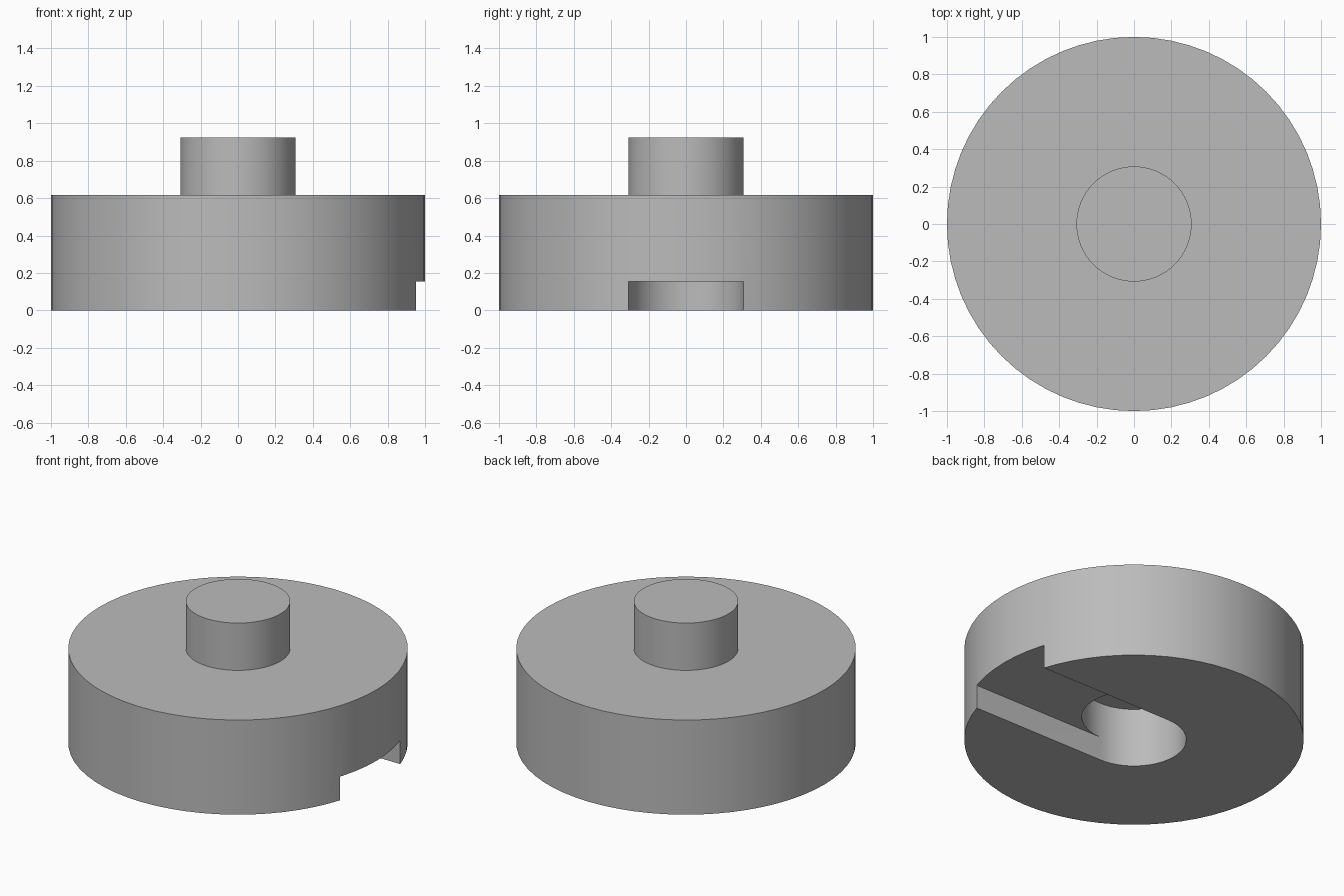
import bpy
from math import radians

cube = bpy.data.objects.get("Cube")
if cube:
    bpy.data.objects.remove(cube, do_unlink=True)

U = 1 / 13            # module: every size is a whole number of these
SIDES = 64

grey = bpy.data.materials.new("plain grey")
grey.use_nodes = True
colour = (0.50, 0.50, 0.50, 1)
grey.diffuse_color = colour
grey.node_tree.nodes["Principled BSDF"].inputs["Base Color"].default_value = colour


def cylinder(name, radius, bottom, top):
    bpy.ops.mesh.primitive_cylinder_add(vertices=SIDES, radius=radius, depth=top - bottom,
                                        location=(0, 0, (bottom + top) / 2))
    obj = bpy.context.object
    obj.name = name
    obj.data.materials.append(grey)
    return obj


def combine(target, tool, operation):
    mod = target.modifiers.new(operation, 'BOOLEAN')
    mod.operation, mod.object, mod.solver = operation, tool, 'EXACT'
    bpy.context.view_layer.objects.active = target
    bpy.ops.object.modifier_apply(modifier=mod.name)
    bpy.data.objects.remove(tool, do_unlink=True)


# Wide disc with a central stud on top
disc = cylinder("disc_with_stud", 13 * U, 0, 8 * U)
combine(disc, cylinder("stud", 4 * U, 7 * U, 12 * U), 'UNION')

# Shallow slot in the underside, from the centre out to the +x rim
bpy.ops.mesh.primitive_cube_add(size=1, location=(7 * U, 0, 0))
slot = bpy.context.object
slot.name = "slot_cutter"
slot.scale = (14 * U, 8 * U, 4 * U)
slot.hide_render = True
slot.data.materials.append(grey)
combine(disc, slot, 'DIFFERENCE')

# Deeper round socket in the centre of the underside
socket = cylinder("socket_cutter", 4 * U, -U, 5 * U)
socket.hide_render = True
combine(disc, socket, 'DIFFERENCE')

# Smooth curved walls, crisp rims
bpy.ops.object.select_all(action='DESELECT')
disc.select_set(True)
bpy.context.view_layer.objects.active = disc
bpy.ops.object.shade_smooth_by_angle(angle=radians(30))
